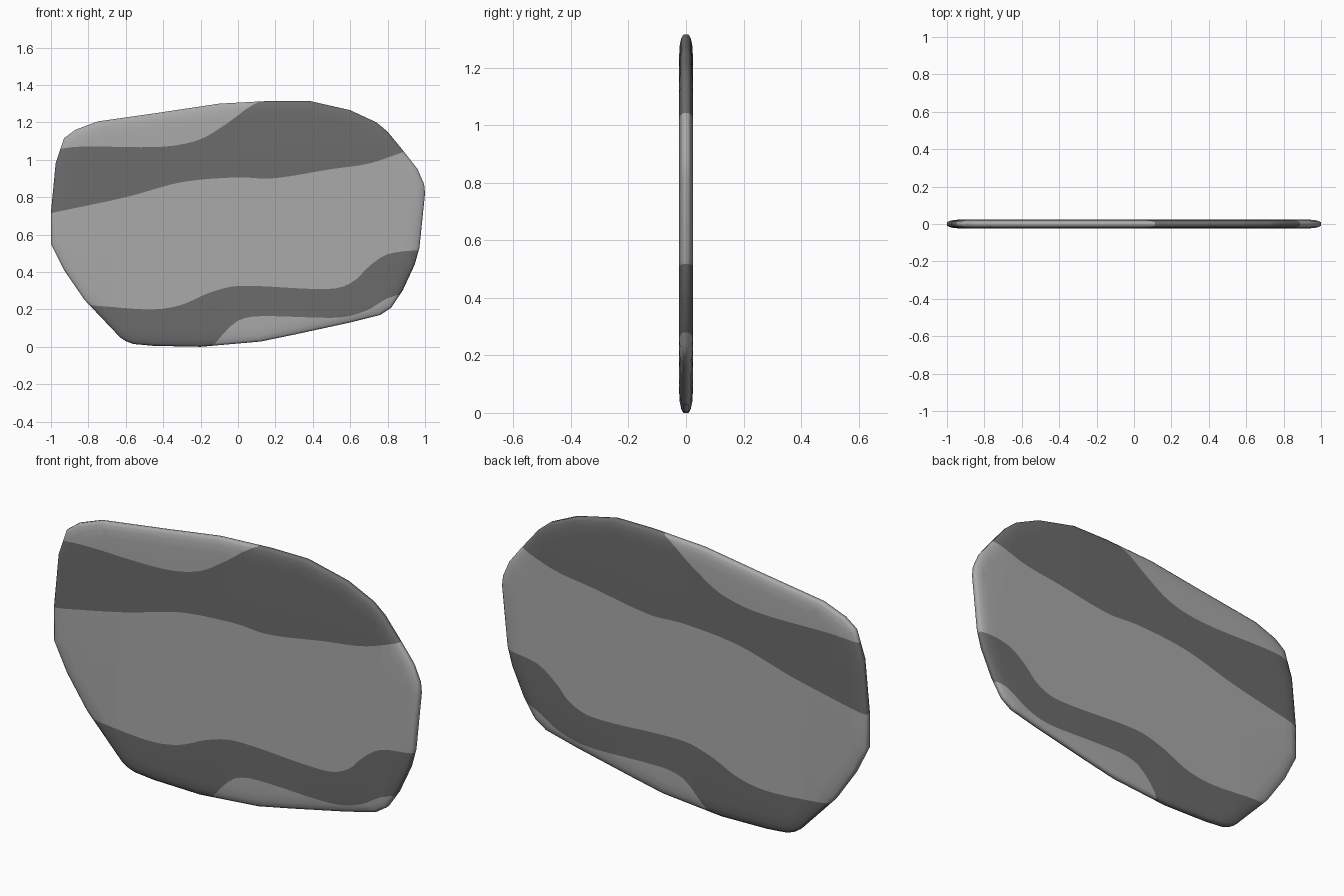
import bpy, bmesh
from mathutils import Vector

if "Cube" in bpy.data.objects:
    bpy.data.objects.remove(bpy.data.objects["Cube"])

# Outline of the slab in the front view (x, z)
OUTLINE = [(-.60, .03), (-.56, .015), (-.45, .005), (-.2, 0), (.12, .028), (.3, .065),
           (.6, .13), (.76, .17), (.82, .21), (.88, .30), (.945, .44), (.97, .53),
           (1, .82), (.995, .87), (.96, .95), (.89, 1.04), (.80, 1.15), (.74, 1.20),
           (.6, 1.265), (.38, 1.315), (.18, 1.315), (-.1, 1.30), (-.4, 1.255),
           (-.75, 1.205), (-.87, 1.16), (-.93, 1.115), (-.945, 1.07), (-.975, .98),
           (-1, .72), (-1, .55), (-.93, .41), (-.82, .25), (-.63, .05)]
# Wavy borders between the bands, bottom to top (x, z)
BORDERS = [
    [(-1, -.15), (-.2, -.06), (-.12, .02), (-.06, .09), (0, .14), (.1, .163), (.5, .155),
     (.6, .165), (.7, .2), (.8, .26), (.9, .285), (1, .29)],
    [(-1, .24), (-.7, .215), (-.45, .2), (-.3, .225), (-.15, .29), (0, .325), (.5, .31),
     (.62, .35), (.7, .43), (.8, .495), (1, .52)],
    [(-1, .715), (-.6, .80), (-.3, .88), (0, .906), (.18, .90), (.5, .95), (.7, .98),
     (.88, 1.04), (1, 1.08)],
    [(-1, 1.05), (-.85, 1.07), (-.4, 1.07), (-.2, 1.11), (-.05, 1.2), (.05, 1.275),
     (.12, 1.315), (.25, 1.38), (1, 1.5)],
]
# Rounded rim: inset from the outline, half thickness
RIM = [(0, .009), (.012, .016), (.035, .0215), (.075, .024)]
STEPS = 50


def border_z(pts, x):
    """Smooth interpolation through the border points."""
    n = len(pts)
    slope = lambda i: ((pts[min(i + 1, n - 1)][1] - pts[max(i - 1, 0)][1]) /
                       (pts[min(i + 1, n - 1)][0] - pts[max(i - 1, 0)][0]))
    i = 0
    while i < n - 2 and x > pts[i + 1][0]:
        i += 1
    (x0, z0), (x1, z1) = pts[i], pts[i + 1]
    h = x1 - x0
    t = min(max((x - x0) / h, 0), 1)
    return ((2*t**3 - 3*t**2 + 1) * z0 + (t**3 - 2*t**2 + t) * h * slope(i)
            + (3*t**2 - 2*t**3) * z1 + (t**3 - t**2) * h * slope(i + 1))


def material(name, v):
    m = bpy.data.materials.new(name)
    m.diffuse_color = (v, v, v, 1)
    m.use_nodes = True
    m.node_tree.nodes["Principled BSDF"].inputs["Base Color"].default_value = m.diffuse_color
    return m


# Slab body: rings from front cap over the rim to the back cap
bm = bmesh.new()
profile = [(d, -y) for d, y in reversed(RIM)] + RIM
rings = []
for d, y in profile:
    rings.append([bm.verts.new((x * (1 - d), y, .66 + (z - .66) * (1 - d / .66)))
                  for x, z in OUTLINE])
n = len(OUTLINE)
for a, b in zip(rings, rings[1:]):
    for i in range(n):
        j = (i + 1) % n
        bm.faces.new((a[i], a[j], b[j], b[i]))
bm.faces.new(rings[0])
bm.faces.new(rings[-1])
bmesh.ops.recalc_face_normals(bm, faces=bm.faces[:])


def cut(faces, co, no):
    geom = set(faces)
    for f in faces:
        geom.update(f.edges)
        geom.update(f.verts)
    bmesh.ops.bisect_plane(bm, geom=list(geom), dist=1e-5, plane_co=co, plane_no=no)


# Cut into columns, then cut each column along the band borders
xs = [-1 + 2 * i / STEPS for i in range(STEPS + 1)]
for x in xs[1:-1]:
    cut(bm.faces[:], (x, 0, 0), (1, 0, 0))
for x0, x1 in zip(xs, xs[1:]):
    for pts in BORDERS:
        z0, z1 = border_z(pts, x0), border_z(pts, x1)
        col = [f for f in bm.faces if x0 < f.calc_center_median().x < x1]
        cut(col, (x0, 0, z0), Vector((z0 - z1, 0, x1 - x0)).normalized())

# Alternate light and dark bands
for f in bm.faces:
    c = f.calc_center_median()
    i = min(int((c.x + 1) / 2 * STEPS), STEPS - 1)
    t = (c.x - xs[i]) * STEPS / 2
    below = sum(c.z > border_z(p, xs[i]) * (1 - t) + border_z(p, xs[i + 1]) * t
                for p in BORDERS)
    f.material_index = below % 2
    f.smooth = True

mesh = bpy.data.meshes.new("stone_slab")
bm.to_mesh(mesh)
bm.free()
mesh.materials.append(material("light grey stone", .40))
mesh.materials.append(material("dark grey stone", .15))
slab = bpy.data.objects.new("stone_slab", mesh)
bpy.context.collection.objects.link(slab)
